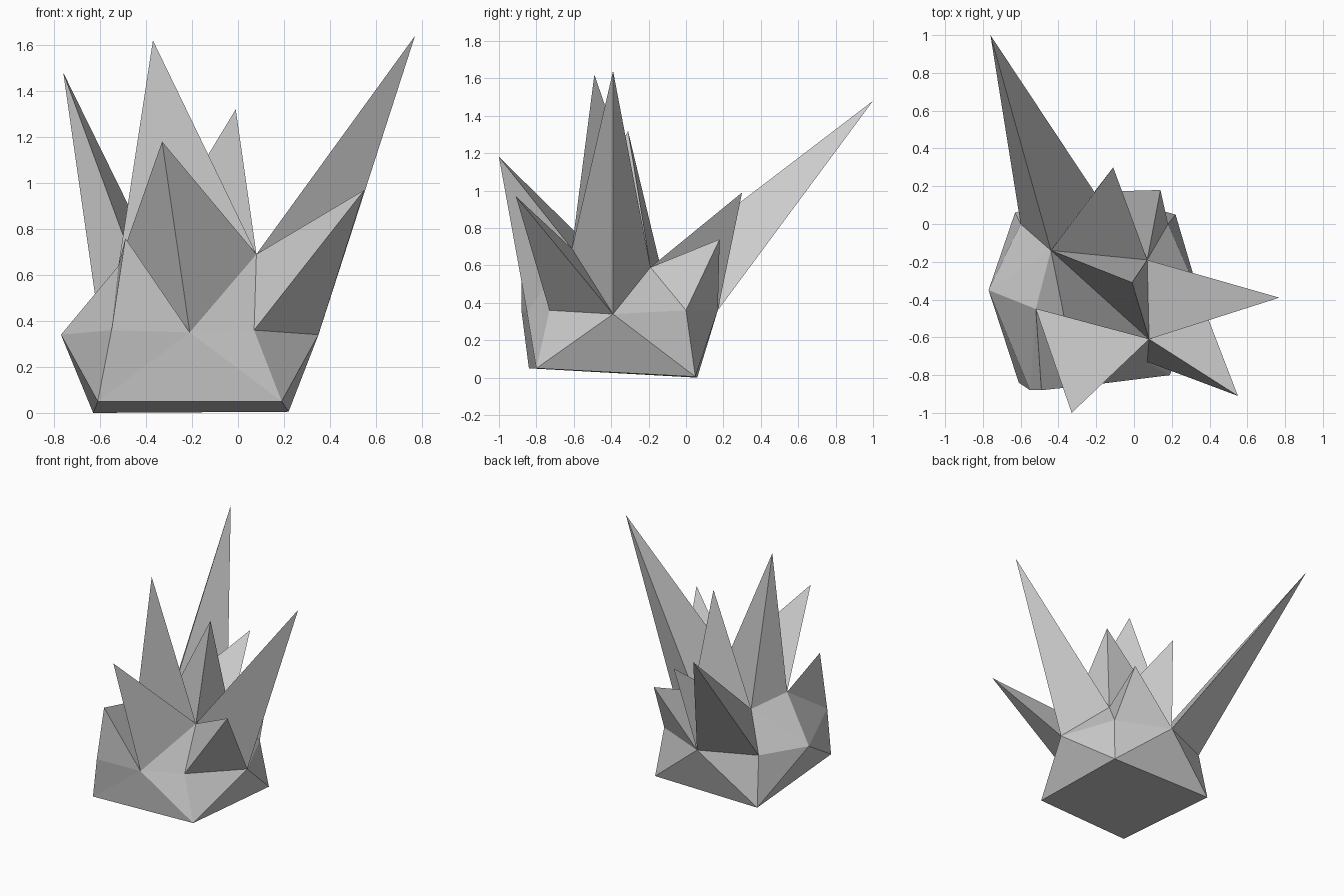
import bpy, bmesh

if "Cube" in bpy.data.objects:
    bpy.data.objects.remove(bpy.data.objects["Cube"])

bm = bmesh.new()

# Rock core: base corners, mid ring (alternating side / corner), upper corners
base = [bm.verts.new(p) for p in (
    (-0.61, -0.84, 0.05), (0.19, -0.80, 0.05), (0.22, 0.05, 0.005), (-0.63, 0.06, 0.0))]
side = [bm.verts.new(p) for p in (
    (-0.21, -0.85, 0.35), (0.35, -0.39, 0.34), (-0.21, 0.17, 0.36), (-0.77, -0.35, 0.34))]
corner = [bm.verts.new(p) for p in (
    (-0.55, -0.88, 0.36), (0.07, -0.73, 0.36), (0.18, 0.0, 0.36), (-0.60, 0.0, 0.36))]
top = [bm.verts.new(p) for p in (
    (-0.52, -0.45, 0.64), (0.08, -0.61, 0.69), (0.07, -0.19, 0.59), (-0.44, -0.14, 0.61))]

# Crystal spikes: tip position for each upper facet that carries one
rim_tips = [(-0.33, -1.0, 1.18), (0.77, -0.39, 1.64), (-0.11, 0.30, 0.99), None]
before_tips = [None, (0.55, -0.91, 0.97), (0.14, 0.18, 0.74), None]   # corner to next side
after_tips = [(-0.49, -0.88, 0.76), None, None, (-0.76, 1.0, 1.48)]


def facet(a, b, c, tip=None):
    """Flat triangle, or a three-sided spike standing on it."""
    if tip is None:
        bm.faces.new((a, b, c))
        return
    t = bm.verts.new(tip)
    for p, q in ((a, b), (b, c), (c, a)):
        bm.faces.new((p, q, t))


bm.faces.new(base[::-1])
for i in range(4):
    j = (i + 1) % 4
    prev = side[i - 1]
    # lower facets
    facet(base[i], base[j], side[i])
    facet(base[i], corner[i], prev)
    facet(base[i], side[i], corner[i])
    # upper facets: the side rim and the two beside each corner
    facet(side[i], top[j], top[i], rim_tips[i])
    if i == 0:
        facet(corner[i], side[i], top[i], after_tips[i])
        facet(prev, corner[i], top[i])
    elif i == 3:
        facet(prev, corner[i], top[i], after_tips[i])
        facet(corner[i], side[i], top[i])
    elif i == 1:
        facet(prev, corner[i], top[i])
        facet(corner[i], side[i], top[i], before_tips[i])
    else:
        facet(prev, corner[i], top[i])
        facet(corner[i], side[i], top[i], before_tips[i])

# Two tallest central spikes on the split top
facet(top[0], top[1], top[3], (-0.37, -0.49, 1.62))
facet(top[1], top[2], top[3], (-0.01, -0.31, 1.32))

bmesh.ops.recalc_face_normals(bm, faces=bm.faces)
mesh = bpy.data.meshes.new("crystal_rock")
bm.to_mesh(mesh)
bm.free()
bpy.context.collection.objects.link(bpy.data.objects.new("crystal_rock", mesh))
